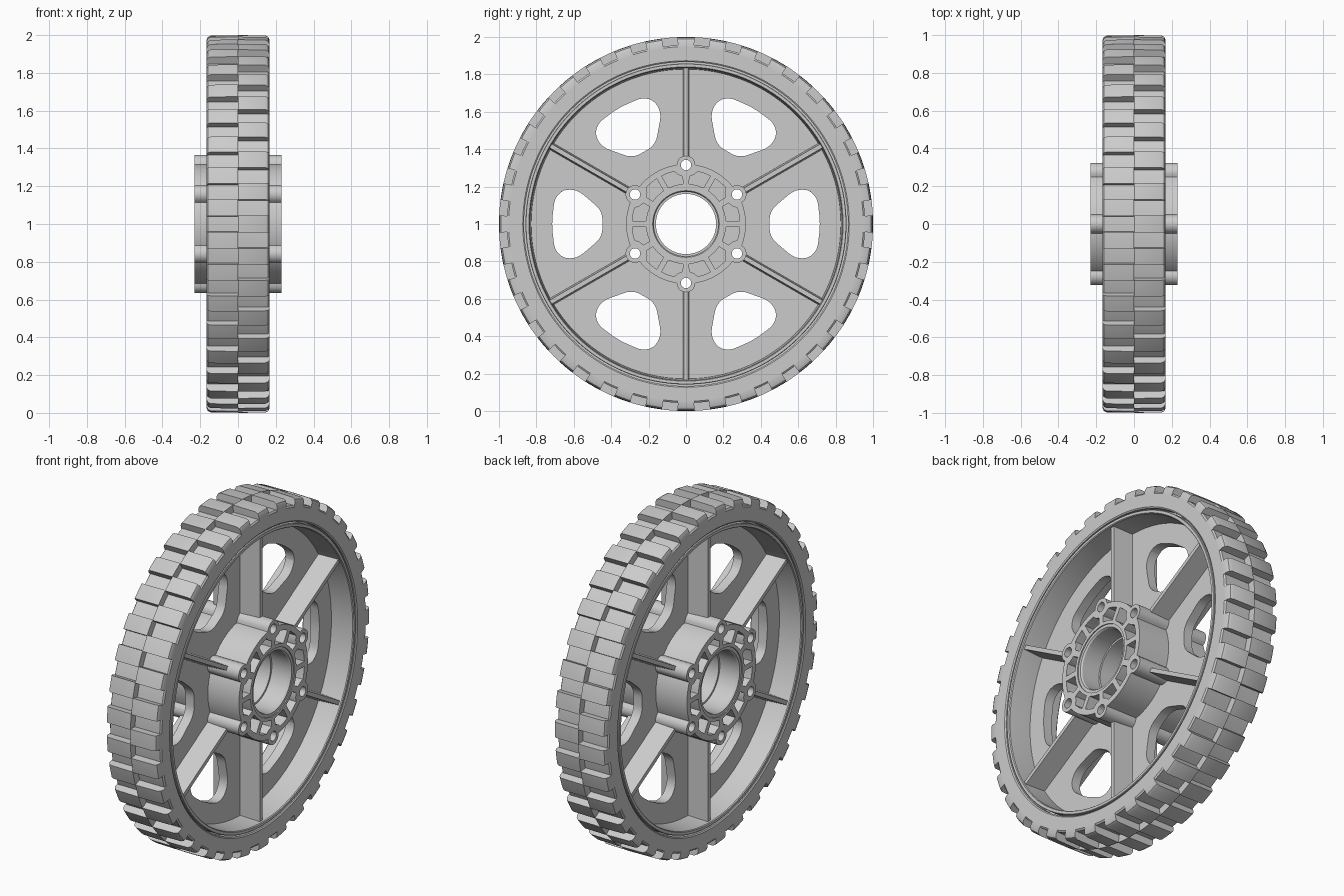
import bpy, bmesh
from math import sin, cos, radians, pi, sqrt

if "Cube" in bpy.data.objects:
    bpy.data.objects.remove(bpy.data.objects["Cube"])

CENTRE = (0, 0, 1)          # wheel axle runs along x


def finish(obj, angle=30):
    bm = bmesh.new()
    bm.from_mesh(obj.data)
    bmesh.ops.remove_doubles(bm, verts=bm.verts, dist=1e-5)
    bmesh.ops.recalc_face_normals(bm, faces=bm.faces)
    bm.to_mesh(obj.data)
    bm.free()
    bpy.ops.object.select_all(action='DESELECT')
    obj.select_set(True)
    bpy.context.view_layer.objects.active = obj
    bpy.ops.object.shade_smooth_by_angle(angle=radians(angle))


def mesh_object(name, bm):
    me = bpy.data.meshes.new(name)
    bm.to_mesh(me)
    bm.free()
    obj = bpy.data.objects.new(name, me)
    obj.location = CENTRE
    bpy.context.collection.objects.link(obj)
    finish(obj)
    return obj


def sweep(bm, profile, a0=0, a1=360, steps=128):
    """Turn a closed (x, radius) profile about the x axis."""
    full = a1 - a0 == 360
    rings = []
    for i in range(steps if full else steps + 1):
        a = radians(a0 + (a1 - a0) * i / steps)
        rings.append([bm.verts.new((x, r * cos(a), r * sin(a))) for x, r in profile])
    n = len(profile)
    for i in range(steps):
        p, q = rings[i], rings[(i + 1) % len(rings)]
        for j in range(n):
            k = (j + 1) % n
            bm.faces.new((p[j], p[k], q[k], q[j]))
    if not full:
        bm.faces.new(rings[0])
        bm.faces.new(rings[-1][::-1])


def lathe(name, profile):
    bm = bmesh.new()
    sweep(bm, profile)
    return mesh_object(name, bm)


def mirrored(half):
    """Complete a half profile (x > 0) with its mirror image."""
    return half + [(-x, r) for x, r in reversed(half)]


def polar(r, deg):
    return r * cos(radians(deg)), r * sin(radians(deg))


def circle(r, n, cx=0, cy=0):
    return [(cx + r * cos(2 * pi * i / n), cy + r * sin(2 * pi * i / n)) for i in range(n)]


def plate(name, loops, half):
    """Flat outline with holes, extruded along the axle."""
    cu = bpy.data.curves.new(name, 'CURVE')
    cu.dimensions = '2D'
    cu.fill_mode = 'BOTH'
    cu.extrude = half
    for pts in loops:
        sp = cu.splines.new('POLY')
        sp.points.add(len(pts) - 1)
        for p, (x, y) in zip(sp.points, pts):
            p.co = (x, y, 0, 1)
        sp.use_cyclic_u = True
    obj = bpy.data.objects.new(name, cu)
    obj.location = CENTRE
    obj.rotation_euler = (pi / 2, 0, pi / 2)
    bpy.context.collection.objects.link(obj)
    bpy.ops.object.select_all(action='DESELECT')
    obj.select_set(True)
    bpy.context.view_layer.objects.active = obj
    bpy.ops.object.convert(target='MESH')
    finish(bpy.context.view_layer.objects.active)


def rounded(corners, steps=6):
    """Round a polygon given as (x, y, cut length) corners."""
    out = []
    n = len(corners)
    for i, (x, y, cut) in enumerate(corners):
        ends = []
        for ox, oy, _ in (corners[i - 1], corners[(i + 1) % n]):
            d = sqrt((ox - x) ** 2 + (oy - y) ** 2)
            ends.append((x + (ox - x) * cut / d, y + (oy - y) * cut / d))
        (ax, ay), (bx, by) = ends
        for s in range(steps + 1):
            t = s / steps
            u = 1 - t
            out.append((u * u * ax + 2 * u * t * x + t * t * bx,
                        u * u * ay + 2 * u * t * y + t * t * by))
    return out


def turned(pts, deg):
    c, s = cos(radians(deg)), sin(radians(deg))
    return [(x * c - y * s, x * s + y * c) for x, y in pts]


BOLTS = [30 + 60 * k for k in range(6)]
bolt_holes = [circle(0.028, 20, *polar(0.315, b)) for b in BOLTS]

# Tyre carcass
lathe("tyre", mirrored([(0.11, 0.866), (0.162, 0.866), (0.167, 0.873),
                        (0.167, 0.948), (0.16, 0.957)]))

# Tread lugs, staggered between the two halves
lug = [(0, 0.94), (0, 1.0), (0.145, 0.998), (0.16, 0.99), (0.167, 0.975), (0.167, 0.94)]
bm = bmesh.new()
for side, offset in ((1, 0), (-1, 5)):
    for k in range(36):
        a = 10 * k + offset
        sweep(bm, [(side * x, r) for x, r in lug], a - 2.6, a + 2.6, 4)
mesh_object("tread_lugs", bm)

# Rim with a raised seat that holds the tyre
lathe("rim", mirrored([(0.0, 0.826), (0.16, 0.836), (0.165, 0.84), (0.165, 0.855),
                       (0.162, 0.858), (0.12, 0.858), (0.12, 0.868)]))

# Web disc with six windows
window = rounded([(0.447, -0.07, 0.05), (0.60, -0.20, 0.07), (0.70, -0.16, 0.06),
                  (0.718, 0, 0.05),
                  (0.70, 0.16, 0.06), (0.60, 0.20, 0.07), (0.447, 0.07, 0.05)])
plate("web", [circle(0.832, 128), circle(0.19, 64)]
      + [turned(window, 60 * k) for k in range(6)] + bolt_holes, 0.028)

# Tapered ribs on both faces
bm = bmesh.new()
for b in BOLTS:
    for side in (1, -1):
        rows = []
        for x, w in ((0.02, 0.02), (0.15, 0.012)):
            pts = turned([(0.352, -w), (0.838, -w), (0.838, w), (0.352, w)], b)
            rows.append([bm.verts.new((side * x, y, z)) for y, z in pts])
        low, top = rows
        bm.faces.new(low[::-1])
        bm.faces.new(top)
        for j in range(4):
            k = (j + 1) % 4
            bm.faces.new((low[j], low[k], top[k], top[j]))
mesh_object("ribs", bm)

# Hub outline: a circle swelling into six bolt bosses
outline = []
for i in range(360):
    d = radians((i % 60) - 30)
    r, q = 0.32, 0.05 ** 2 - (0.315 * sin(d)) ** 2
    if q > 0:
        r = max(r, 0.315 * cos(d) + sqrt(q))
    outline.append(polar(r, i))

# Twelve lightening pockets, mirrored about each bolt
pockets = []
for b in BOLTS:
    for s in (1, -1):
        pockets.append([polar(r, b + s * a) for r, a in (
            (0.215, 4.5), (0.215, 15), (0.215, 26), (0.25, 26.5), (0.288, 27),
            (0.288, 20), (0.288, 12.5), (0.268, 9.5), (0.254, 4))])
plate("hub", [outline, circle(0.195, 64)] + pockets + bolt_holes, 0.23)

# Stepped bearing sleeve in the bore
lathe("bore_sleeve", mirrored([(0.1, 0.161), (0.1, 0.172), (0.215, 0.172),
                               (0.224, 0.178), (0.224, 0.195)]))
